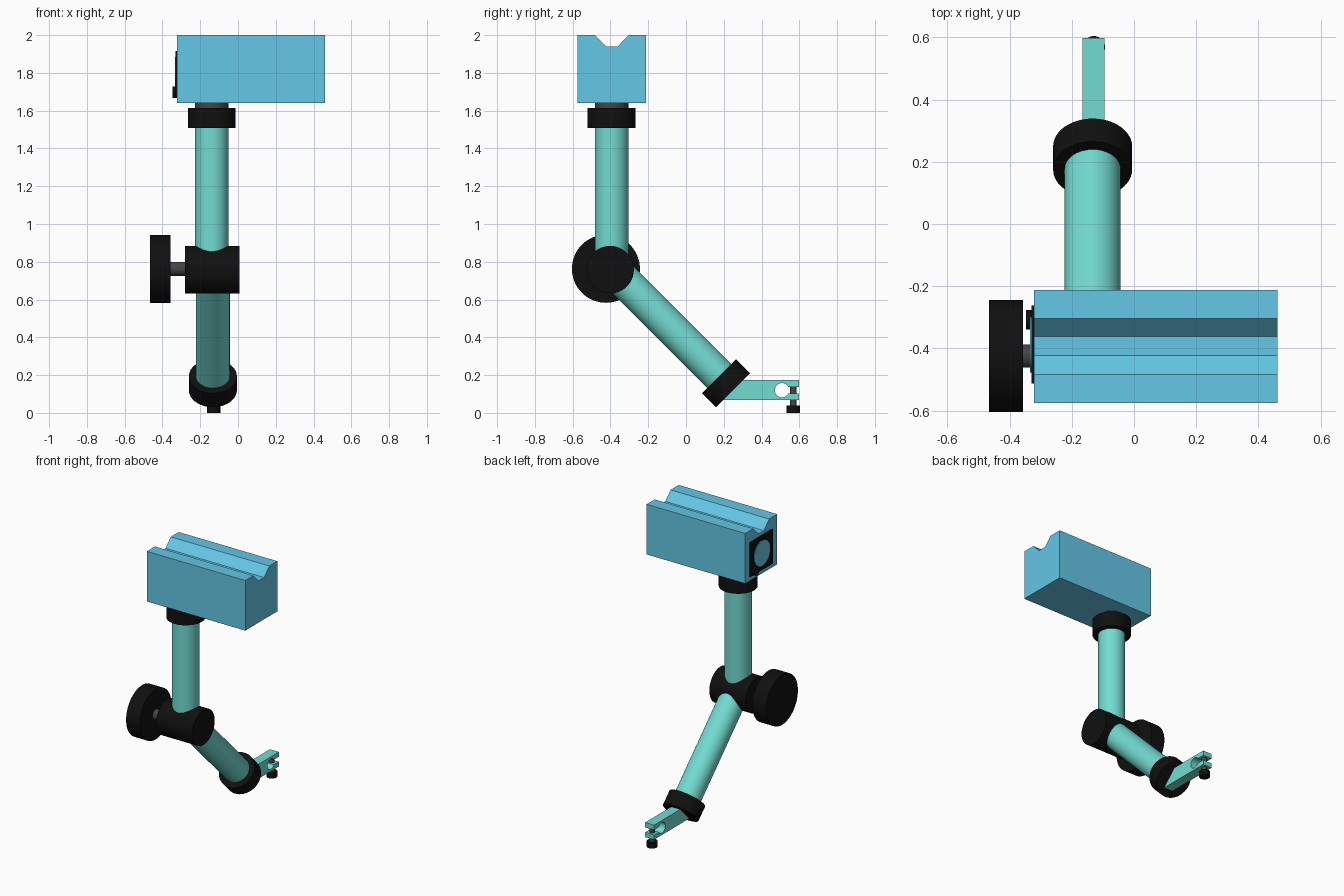
import bpy, bmesh
from math import sin, cos, asin, pi
from mathutils import Vector

if "Cube" in bpy.data.objects:
    bpy.data.objects.remove(bpy.data.objects["Cube"])


def material(name, rgb):
    m = bpy.data.materials.new(name)
    m.diffuse_color = (*rgb, 1)
    m.use_nodes = True
    m.node_tree.nodes["Principled BSDF"].inputs["Base Color"].default_value = m.diffuse_color
    return m


TEAL = material("teal", (0.17, 0.71, 0.64))
BLUE = material("blue", (0.13, 0.57, 0.79))
BLACK = material("black", (0.005, 0.005, 0.005))
STEEL = material("dark_steel", (0.06, 0.06, 0.06))


def rod(name, a, b, r, mat, sides=48):
    """Cylinder running from point a to point b."""
    a, b = Vector(a), Vector(b)
    bpy.ops.mesh.primitive_cylinder_add(vertices=sides, radius=r, depth=(b - a).length,
                                        location=(a + b) / 2)
    ob = bpy.context.object
    ob.rotation_euler = (b - a).to_track_quat('Z', 'Y').to_euler()
    ob.name = name
    ob.data.materials.append(mat)
    bpy.ops.object.shade_smooth_by_angle()
    return ob


def prism(name, profile, x0, x1, mat):
    """Extrude a (y, z) profile along x."""
    bm = bmesh.new()
    face = bm.faces.new([bm.verts.new((x0, y, z)) for y, z in profile])
    ext = bmesh.ops.extrude_face_region(bm, geom=[face])
    verts = [g for g in ext["geom"] if isinstance(g, bmesh.types.BMVert)]
    bmesh.ops.translate(bm, verts=verts, vec=(x1 - x0, 0, 0))
    bmesh.ops.recalc_face_normals(bm, faces=bm.faces)
    me = bpy.data.meshes.new(name)
    bm.to_mesh(me)
    bm.free()
    ob = bpy.data.objects.new(name, me)
    bpy.context.collection.objects.link(ob)
    me.materials.append(mat)
    return ob


# Head block with V-shaped channel on top
prism("head_block", [(-0.575, 1.64), (-0.212, 1.64), (-0.212, 2.0), (-0.303, 2.0),
                     (-0.362, 1.94), (-0.423, 1.94), (-0.483, 2.0), (-0.575, 2.0)],
      -0.322, 0.461, BLUE)

# Level gauge on the left end of the block
prism("gauge_plate", [(-0.513, 1.67), (-0.262, 1.67), (-0.262, 1.917), (-0.513, 1.917)],
      -0.330, -0.321, BLACK)
rod("gauge_face", (-0.321, -0.388, 1.794), (-0.334, -0.388, 1.794), 0.09, BLUE)
rod("gauge_button", (-0.321, -0.308, 1.698), (-0.347, -0.308, 1.698), 0.031, BLACK, 32)

# Upright post and its collar
PX, PY = -0.139, -0.394
rod("neck", (PX, PY, 1.60), (PX, PY, 1.645), 0.089, STEEL)
rod("upper_collar", (PX, PY, 1.507), (PX, PY, 1.614), 0.127, BLACK)
rod("upper_tube", (PX, PY, 0.76), (PX, PY, 1.52), 0.089, TEAL)

# Elbow hub with clamping knob
rod("elbow_hub", (-0.281, -0.402, 0.758), (0.008, -0.402, 0.758), 0.126, BLACK)
rod("knob_shaft", (-0.37, -0.424, 0.763), (-0.27, -0.424, 0.763), 0.037, STEEL, 32)
rod("knob", (-0.466, -0.424, 0.763), (-0.357, -0.424, 0.763), 0.18, BLACK, 64)

# Lower tube slanting down at 45 degrees, with collar
LX = -0.133
rod("lower_tube", (LX, -0.387, 0.758), (LX, 0.20, 0.171), 0.09, TEAL)
rod("lower_collar", (LX, 0.175, 0.194), (LX, 0.249, 0.120), 0.127, BLACK)

# Foot clamp: bar with a keyhole slot
hy, hz, hr, half = 0.508, 0.120, 0.038, 0.018
a0 = asin(half / hr)
n = 24
hole = [(hy + hr * cos(a), hz + hr * sin(a))
        for a in (a0 + (2 * pi - 2 * a0) * i / n for i in range(n + 1))]
prism("foot_clamp", [(0.18, 0.068), (0.285, 0.173), (0.598, 0.173), (0.598, hz + half)]
      + hole + [(0.598, hz - half), (0.598, 0.068)], -0.165, -0.094, TEAL)

# Levelling screw under the clamp
rod("foot_screw", (-0.129, 0.568, 0.03), (-0.129, 0.568, 0.155), 0.018, STEEL, 24)
rod("foot_pad", (-0.129, 0.568, 0.0), (-0.129, 0.568, 0.038), 0.036, BLACK, 32)
